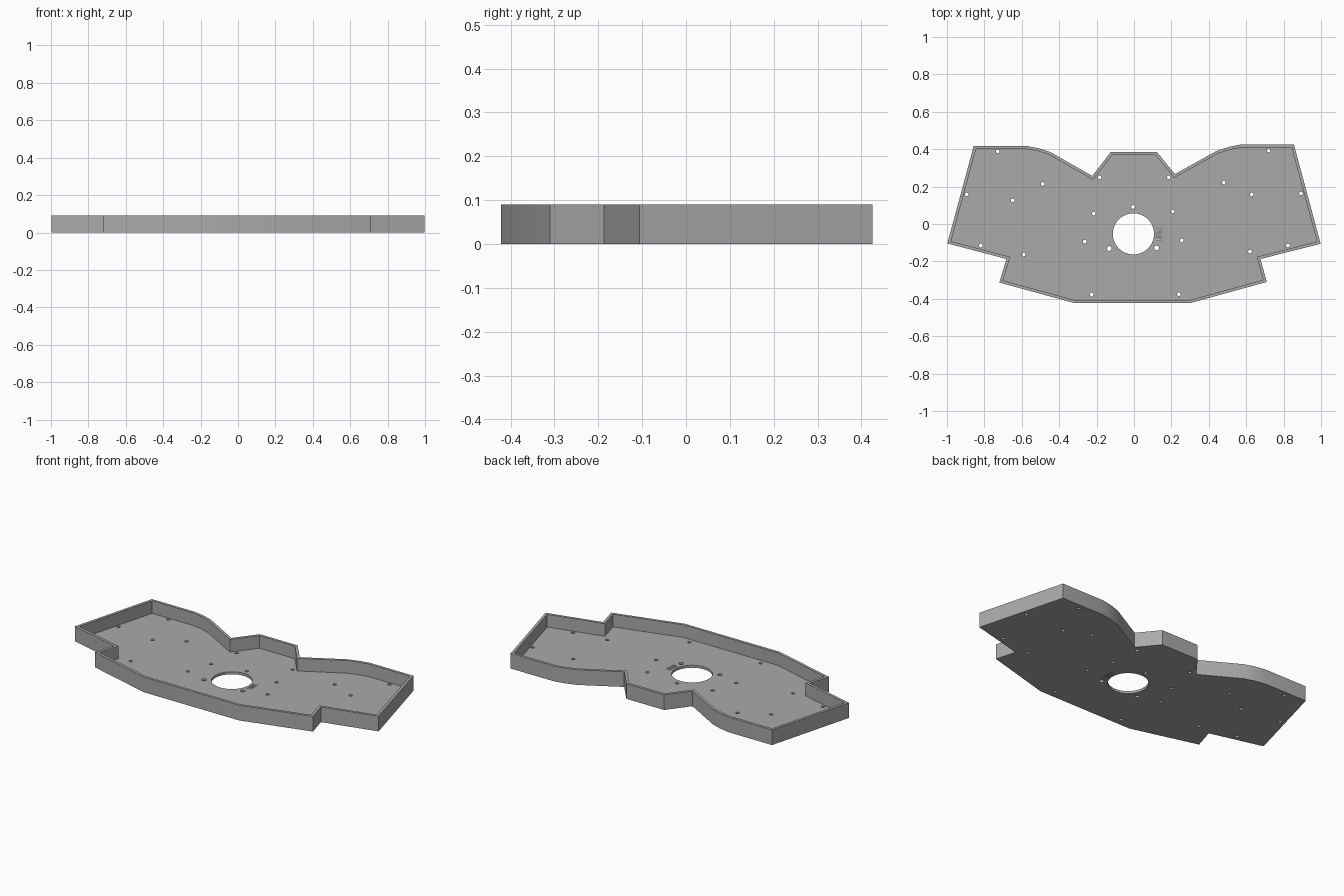
import bpy, bmesh, math
from mathutils import Vector

if "Cube" in bpy.data.objects:
    bpy.data.objects.remove(bpy.data.objects["Cube"])

HEIGHT, FLOOR, WALL = 0.09, 0.015, 0.016

# Outline of the tray, clockwise seen from above
OUTLINE = [
    (-0.857, 0.417), (-0.575, 0.417), (-0.51, 0.405), (-0.45, 0.386),
    (-0.223, 0.257), (-0.125, 0.384), (0.123, 0.384), (0.219, 0.267),
    (0.444, 0.392), (0.51, 0.413), (0.572, 0.425), (0.855, 0.425),
    (0.998, -0.106), (0.676, -0.187), (0.71, -0.31), (0.303, -0.422),
    (-0.322, -0.422), (-0.72, -0.313), (-0.682, -0.187), (-0.998, -0.104)]

# Screw holes through the floor
SCREWS = [
    (-.729, .388), (-.895, .158), (-.649, .126), (-.488, .214), (-.183, .249),
    (-.215, .056), (-.005, .091), (-.264, -.094), (.256, -.088), (.207, .067),
    (.186, .249), (.48, .222), (.63, .158), (.721, .393), (.893, .163),
    (.823, -.115), (.62, -.147), (.24, -.375), (-.226, -.377), (-.59, -.163),
    (-.82, -.115)]

grey = bpy.data.materials.new("plain grey")
grey.diffuse_color = (0.40, 0.40, 0.40, 1)
grey.use_nodes = True
grey.node_tree.nodes["Principled BSDF"].inputs["Base Color"].default_value = grey.diffuse_color


def inset(points, d):
    """Move a clockwise outline inwards by d with mitred corners."""
    result = []
    for i, p in enumerate(points):
        p = Vector(p)
        a = (p - Vector(points[i - 1])).normalized()
        b = (Vector(points[(i + 1) % len(points)]) - p).normalized()
        na, nb = Vector((a.y, -a.x)), Vector((b.y, -b.x))
        result.append(p + (na + nb) * d / (1 + na.dot(nb)))
    return result


def add_prism(bm, points, z0, z1):
    low = [bm.verts.new((p[0], p[1], z0)) for p in points]
    high = [bm.verts.new((p[0], p[1], z1)) for p in points]
    bm.faces.new(low)
    bm.faces.new(high)
    for i in range(len(points)):
        j = (i + 1) % len(points)
        bm.faces.new((low[i], low[j], high[j], high[i]))


def circle(x, y, r, n):
    return [(x + r * math.cos(2 * math.pi * k / n),
             y + r * math.sin(2 * math.pi * k / n)) for k in range(n)]


def make(name, prisms):
    bm = bmesh.new()
    for prism in prisms:
        add_prism(bm, *prism)
    bmesh.ops.recalc_face_normals(bm, faces=bm.faces)
    mesh = bpy.data.meshes.new(name)
    bm.to_mesh(mesh)
    bm.free()
    mesh.materials.append(grey)
    ob = bpy.data.objects.new(name, mesh)
    bpy.context.collection.objects.link(ob)
    return ob


def cut(target, cutter):
    mod = target.modifiers.new(cutter.name, 'BOOLEAN')
    mod.operation, mod.solver, mod.object = 'DIFFERENCE', 'EXACT', cutter
    bpy.context.view_layer.objects.active = target
    bpy.ops.object.modifier_apply(modifier=mod.name)
    bpy.data.objects.remove(cutter)


# Tray body, hollowed from above
tray = make("tray", [(OUTLINE, 0, HEIGHT)])
cut(tray, make("hollow", [(inset(OUTLINE, WALL), FLOOR, HEIGHT + 0.1)]))

# Large centre opening, screw holes, two bigger holes and a small vent grid
holes = [circle(-0.003, -0.053, 0.11, 64)]
holes += [circle(x, y, 0.010, 16) for x, y in SCREWS]
holes += [circle(x, y, 0.013, 16) for x, y in ((-.132, -.131), (.121, -.128))]
holes += [circle(0.122 + 0.011 * i, -0.028 - 0.014 * j, 0.0035, 8)
          for i in range(3) for j in range(5)]
cut(tray, make("hole_cutters", [(h, -0.05, FLOOR + 0.03) for h in holes]))

# Smooth the round walls, keep the corners sharp
bpy.ops.object.select_all(action='DESELECT')
tray.select_set(True)
bpy.context.view_layer.objects.active = tray
bpy.ops.object.shade_smooth_by_angle(angle=math.radians(20))
